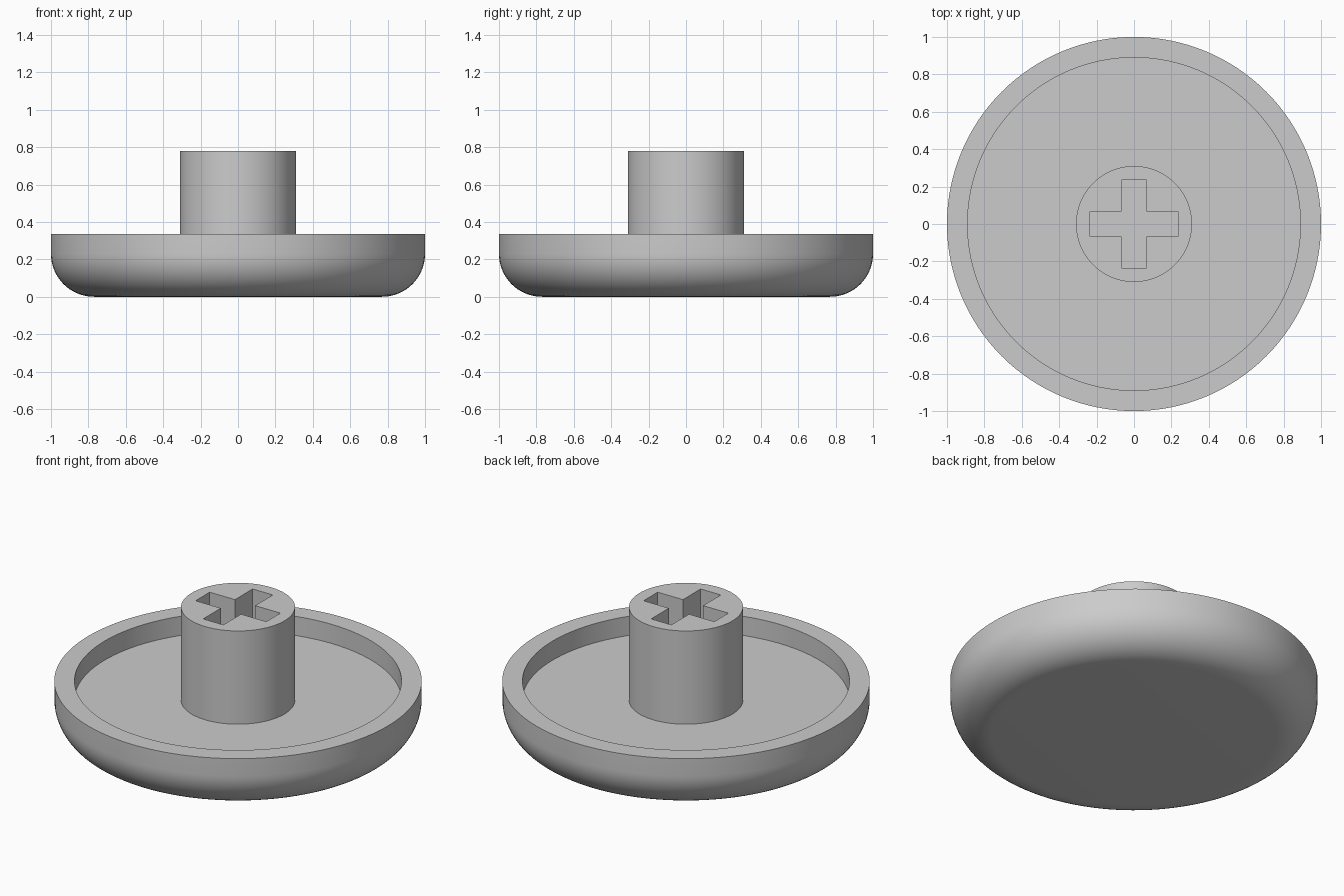
import bpy, bmesh, math
from mathutils import Matrix, Vector

cube = bpy.data.objects.get("Cube")
if cube:
    bpy.data.objects.remove(cube, do_unlink=True)

SEGMENTS = 128
FLOOR = 0.22      # level of the dish floor
RIM = 0.335       # level of the rim
TOP = 0.78        # level of the post top
FILLET = 0.23     # rounding of the lower edge

grey = bpy.data.materials.new("grey plastic")
grey.use_nodes = True
grey.diffuse_color = (0.6, 0.6, 0.6, 1)
grey.node_tree.nodes["Principled BSDF"].inputs["Base Color"].default_value = grey.diffuse_color


def make_object(name, bm):
    bmesh.ops.recalc_face_normals(bm, faces=bm.faces)
    mesh = bpy.data.meshes.new(name)
    bm.to_mesh(mesh)
    bm.free()
    mesh.materials.append(grey)
    obj = bpy.data.objects.new(name, mesh)
    bpy.context.collection.objects.link(obj)
    return obj


def select_only(obj):
    bpy.ops.object.select_all(action="DESELECT")
    obj.select_set(True)
    bpy.context.view_layer.objects.active = obj


def smooth(obj):
    select_only(obj)
    bpy.ops.object.shade_smooth_by_angle(angle=math.radians(30))


def prism(name, outline, bottom, top):
    bm = bmesh.new()
    face = bm.faces.new([bm.verts.new((x, y, bottom)) for x, y in outline])
    ext = bmesh.ops.extrude_face_region(bm, geom=[face], use_keep_orig=True)
    verts = [g for g in ext["geom"] if isinstance(g, bmesh.types.BMVert)]
    bmesh.ops.translate(bm, verts=verts, vec=(0, 0, top - bottom))
    return make_object(name, bm)


def circle(radius):
    angles = [math.tau * i / SEGMENTS for i in range(SEGMENTS)]
    return [(radius * math.cos(a), radius * math.sin(a)) for a in angles]


# Dish: rounded lower edge, flat rim and recessed floor, spun as one profile
profile = [(0, 0)]
for i in range(17):
    a = math.pi / 2 * i / 16
    profile.append((1 - FILLET + FILLET * math.sin(a), FILLET - FILLET * math.cos(a)))
profile += [(1, RIM), (0.89, RIM), (0.89, FLOOR), (0, FLOOR)]
bm = bmesh.new()
verts = [bm.verts.new((r, 0, z)) for r, z in profile]
edges = [bm.edges.new(pair) for pair in zip(verts, verts[1:])]
bmesh.ops.spin(bm, geom=verts + edges, cent=(0, 0, 0), axis=(0, 0, 1),
               angle=math.tau, steps=SEGMENTS)
bmesh.ops.remove_doubles(bm, verts=bm.verts, dist=0.0001)
smooth(make_object("dish", bm))

# Post with a cross-shaped socket reaching down to the dish floor
post = prism("post", circle(0.31), FLOOR - 0.02, TOP)
arm, half = 0.235, 0.067
cross = []
for turn in range(4):
    rot = Matrix.Rotation(turn * math.pi / 2, 2)
    cross += [rot @ Vector(p) for p in ((arm, -half), (arm, half), (half, half))]
cutter = prism("socket_cutter", cross, FLOOR - 0.1, TOP + 0.1)
cutter.hide_render = True

cut = post.modifiers.new("socket", "BOOLEAN")
cut.operation = "DIFFERENCE"
cut.solver = "EXACT"
cut.object = cutter
select_only(post)
bpy.ops.object.modifier_apply(modifier=cut.name)
bpy.data.objects.remove(cutter, do_unlink=True)
smooth(post)
